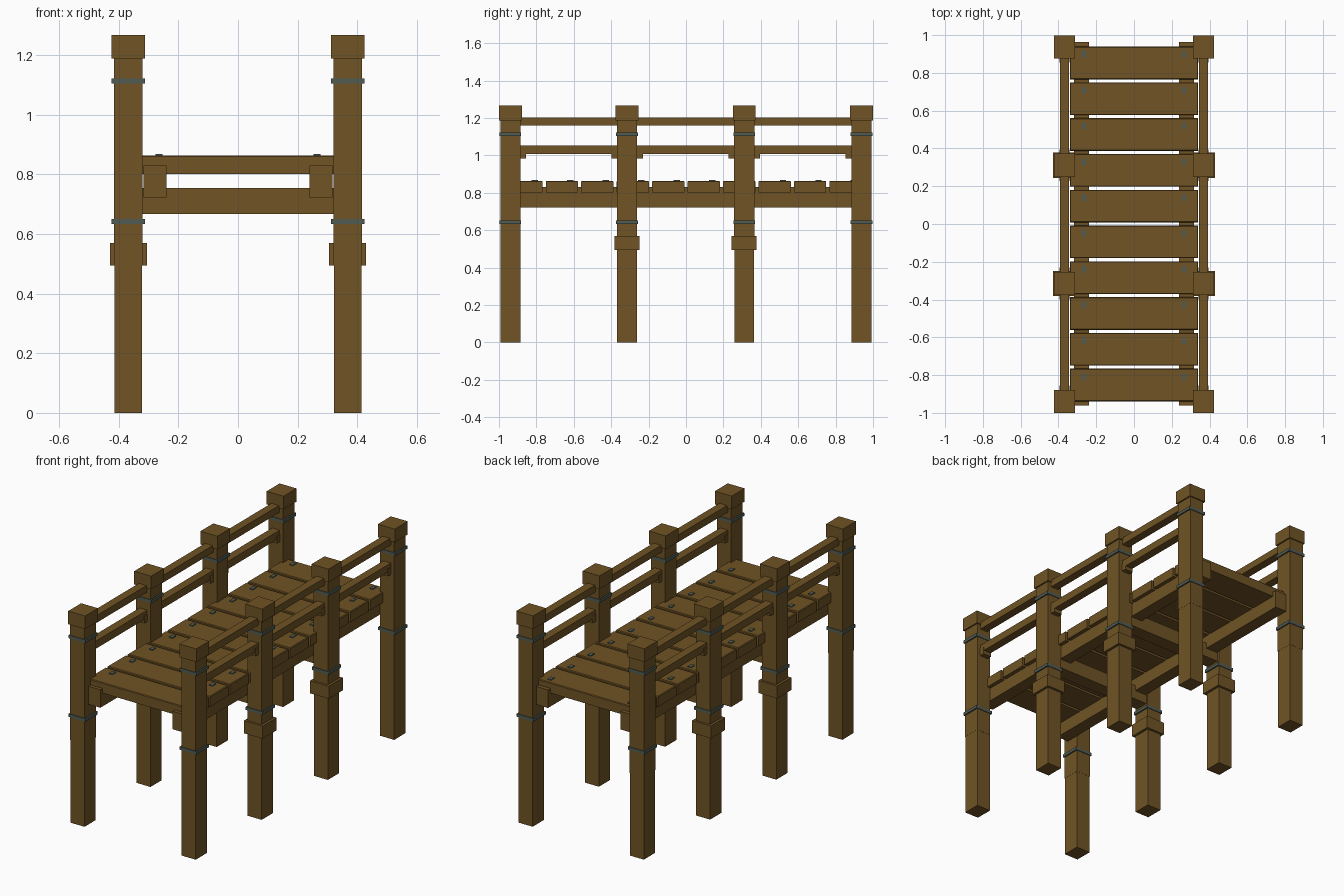
import bpy, bmesh
from mathutils import Matrix, Vector

if "Cube" in bpy.data.objects:
    bpy.data.objects.remove(bpy.data.objects["Cube"])


def material(name, rgb):
    m = bpy.data.materials.new(name)
    m.diffuse_color = (*rgb, 1)
    m.use_nodes = True
    m.node_tree.nodes["Principled BSDF"].inputs["Base Color"].default_value = m.diffuse_color
    return m


wood = material("brown_wood", (0.162, 0.088, 0.018))
iron = material("grey_iron", (0.080, 0.107, 0.088))


def box(name, x, y, z, mat=wood, bevel=0.0):
    """Box from (min, max) ranges on each axis."""
    size = Vector([r[1] - r[0] for r in (x, y, z)])
    mid = Vector([(r[0] + r[1]) / 2 for r in (x, y, z)])
    bm = bmesh.new()
    bmesh.ops.create_cube(bm, size=1)
    bm.transform(Matrix.Diagonal((*size, 1)))
    if bevel:
        top = [e for e in bm.edges if all(v.co.z > 0 for v in e.verts)]
        bmesh.ops.bevel(bm, geom=top, offset=bevel, segments=1, affect='EDGES')
    me = bpy.data.meshes.new(name)
    bm.to_mesh(me)
    bm.free()
    me.materials.append(mat)
    ob = bpy.data.objects.new(name, me)
    ob.location = mid
    bpy.context.collection.objects.link(ob)
    return ob


def around(c, h):
    return (c - h, c + h)


POST_X = 0.368
POST_Y = (-0.939, -0.315, 0.311, 0.938)

for s in (-1, 1):
    px = s * POST_X
    for i, py in enumerate(POST_Y):
        # Posts with caps and iron bands
        box("lower_post", around(px, 0.0465), around(py, 0.053), (0, 0.50))
        box("upper_post", around(px, 0.0475), around(py, 0.054), (0.495, 1.20))
        box("post_cap", around(px, 0.056), around(py, 0.061), (1.188, 1.267))
        for z in (0.642, 1.113):
            box("iron_band", around(px, 0.056), around(py, 0.058), around(z, 0.009), iron)
        # Collars on the middle posts only
        if i in (1, 2):
            box("post_collar", around(px, 0.062), around(py, 0.067), (0.495, 0.57))
        # Small brackets holding up the lower rail
        for d in (-1, 1):
            if 0 <= i + d < 4:
                box("rail_bracket", around(px, 0.027), around(py + d * 0.063, 0.021), (0.985, 1.03))

    # Handrails between neighbouring posts
    for a, b in zip(POST_Y, POST_Y[1:]):
        box("top_rail", around(px, 0.025), (a + 0.04, b - 0.04), (1.16, 1.203))
        box("lower_rail", around(px, 0.025), (a + 0.04, b - 0.04), (1.007, 1.053))

    # Long beam beneath the deck
    box("deck_beam", around(s * 0.278, 0.0385), (-0.96, 0.963), (0.722, 0.83))

# Cross beams joining the middle posts
for py in POST_Y[1:3]:
    box("cross_beam", (-0.34, 0.34), around(py, 0.042), (0.667, 0.755))

# Deck planks and their bolts
for i in range(10):
    y = (i - 4.5) * 0.1895
    box("deck_plank", (-0.34, 0.34), around(y, 0.0865), (0.802, 0.864), bevel=0.004)
    for s in (-1, 1):
        box("plank_bolt", around(s * 0.265, 0.011), around(y + 0.045, 0.017), (0.855, 0.869), iron)
